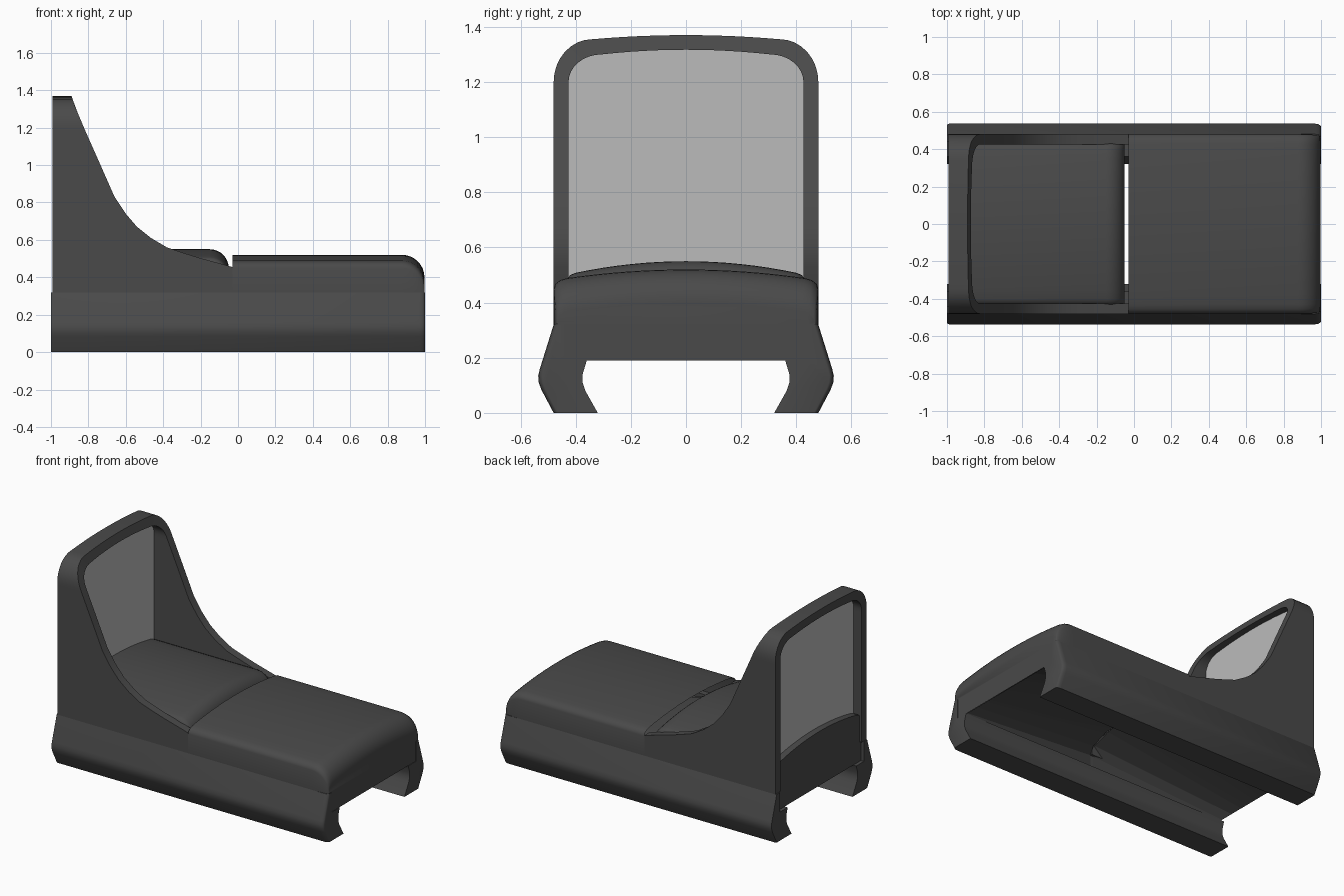
import bpy, bmesh, math

if "Cube" in bpy.data.objects:
    bpy.data.objects.remove(bpy.data.objects["Cube"])

dark = bpy.data.materials.new("dark_metal")
dark.diffuse_color = (0.068, 0.068, 0.068, 1)
dark.use_nodes = True
dark.node_tree.nodes["Principled BSDF"].inputs["Base Color"].default_value = dark.diffuse_color
clear = bpy.data.materials.new("clear_grey")
clear.diffuse_color = (0.5, 0.5, 0.5, 0.35)
clear.use_nodes = True
clear.node_tree.nodes["Principled BSDF"].inputs["Base Color"].default_value = clear.diffuse_color


def make(name, loops, mat=dark, ring=True, caps=(True, True), angle=40):
    """Join equal-length point loops into a skin, optionally capped."""
    bm = bmesh.new()
    rows = [[bm.verts.new(p) for p in loop] for loop in loops]
    n = len(loops[0])
    for a, b in zip(rows, rows[1:]):
        for i in range(n if ring else n - 1):
            j = (i + 1) % n
            bm.faces.new((a[i], a[j], b[j], b[i]))
    for row, cap in ((rows[0], caps[0]), (rows[-1], caps[1])):
        if cap:
            bm.faces.new(row)
    bmesh.ops.recalc_face_normals(bm, faces=bm.faces)
    me = bpy.data.meshes.new(name)
    bm.to_mesh(me)
    bm.free()
    ob = bpy.data.objects.new(name, me)
    bpy.context.collection.objects.link(ob)
    me.materials.append(mat)
    bpy.context.view_layer.objects.active = ob
    bpy.ops.object.select_all(action='DESELECT')
    ob.select_set(True)
    bpy.ops.object.shade_smooth_by_angle(angle=math.radians(angle))
    return ob


def mirror_profile(half):
    """Half profile from the bottom up to the centre, mirrored in y."""
    return half + [(-y, z) for y, z in reversed(half) if y > 0.001]


def arch(y_edge, z_edge, z_mid, n=8):
    return [(y_edge * (1 - i / n), z_mid - (z_mid - z_edge) * (1 - i / n) ** 2)
            for i in range(n + 1)]


def body(name, half, x0, x1, r, squeeze, z_low, caps):
    """Arched housing whose x1 end rolls over with radius r."""
    prof = mirror_profile(half)
    loops = [[(x0, y, z) for y, z in prof]]
    for k in range(9):
        a = k / 8 * math.pi / 2
        d = r * (1 - math.cos(a))
        x = x1 - r + r * math.sin(a)
        loops.append([(x, y - math.copysign(min(d * squeeze, abs(y)), y) * (z > 0.33 or abs(y) > 0.45),
                       z - d * max(0, min(1, (z - z_low) / 0.12))) for y, z in prof])
    return make(name, loops, ring=False, caps=caps)


def underside(name, x_end, x_gap, half):
    """Belly sloping up from a straight end edge to an arch at the gap."""
    prof = mirror_profile(half)
    n = len(prof) - 1
    ob = make(name, [[(x_end, 0.44 - 0.88 * i / n, 0.19) for i in range(n + 1)],
                     [(x_gap, y, z) for y, z in prof]], ring=False, caps=(False, False), angle=5)
    if ob.data.polygons[len(ob.data.polygons) // 2].normal.z > 0:
        ob.data.flip_normals()
    return ob


# Front housing with a closed, rolled nose
body("front_housing", [(0.44, 0.19), (0.44, 0.32), (0.48, 0.32), (0.48, 0.45), (0.474, 0.468),
     (0.455, 0.482)] + arch(0.43, 0.489, 0.52), -0.03, 0.997, 0.12, 0.1, 0.33, (False, True))
underside("front_underside", 0.995, -0.03,
          [(0.44, 0.19), (0.44, 0.32), (0.41, 0.37), (0.3, 0.41), (0.15, 0.43), (0, 0.435)])

# Rear housing between the hood cheeks
body("rear_housing", [(0.44, 0.19), (0.44, 0.32), (0.43, 0.32), (0.43, 0.485), (0.42, 0.5)]
     + arch(0.40, 0.508, 0.55), -0.978, -0.05, 0.1, 0.06, 0.36, (True, False))
underside("rear_underside", -0.978, -0.05,
          [(0.44, 0.19), (0.44, 0.32), (0.425, 0.385), (0.3, 0.425), (0.15, 0.444), (0, 0.45)])

# Clamp rails, mirrored left and right
rail = [(0.44, 0.32), (0.48, 0.32), (0.53, 0.16), (0.536, 0.135), (0.534, 0.11), (0.525, 0.085),
        (0.48, 0), (0.32, 0), (0.365, 0.08), (0.375, 0.11), (0.375, 0.14), (0.36, 0.19), (0.44, 0.19)]
loops = []
for x, inset in ((-1, 0.005), (-0.99, 0), (0.97, 0), (0.987, 0.003), (0.997, 0.01), (1, 0.016)):
    loops.append([(x, y - inset if y > 0.47 else y, z) for y, z in rail])
ob = make("clamp_rails", loops)
mod = ob.modifiers.new("mirror", 'MIRROR')
mod.use_axis = (False, True, False)

# Hood: arched frame with a swept front edge
sweep = [(0.32, -0.03), (0.455, -0.03), (0.475, -0.10), (0.505, -0.21), (0.53, -0.29), (0.56, -0.38),
         (0.61, -0.465), (0.67, -0.54), (0.74, -0.6), (0.83, -0.66), (1.0, -0.735),
         (1.18, -0.815), (1.31, -0.87), (1.37, -0.89)]


def front_x(z):
    for (za, xa), (zb, xb) in zip(sweep, sweep[1:]):
        if z <= zb:
            return xa + (xb - xa) * max(0, z - za) / (zb - za)
    return sweep[-1][1]


def frame_half(y, z_top, z_mid, r):
    side = [(y, z) for z, _ in sweep if z < 1.19]
    arc = [(y - r + r * math.cos(a), 1.2 + (z_top - 1.2) * math.sin(a))
           for a in (k / 8 * math.pi / 2 for k in range(9))]
    return side + arc + arch(y - r, z_top, z_mid, 6)[1:]


outer = mirror_profile(frame_half(0.48, 1.355, 1.37, 0.14))
inner = mirror_profile(frame_half(0.426, 1.300, 1.317, 0.12))
make("hood", [[(-0.993, *o), (front_x(o[1]), *o), (front_x(i[1]), *i), (-0.993, *i)]
              for o, i in zip(outer, inner)])

# Window pane filling the frame, reaching below the rear housing top
pane = [p for p in inner if p[1] > 0.46]
make("window", [[(x, *p) for p in pane] for x in (-0.935, -0.915)], mat=clear)
